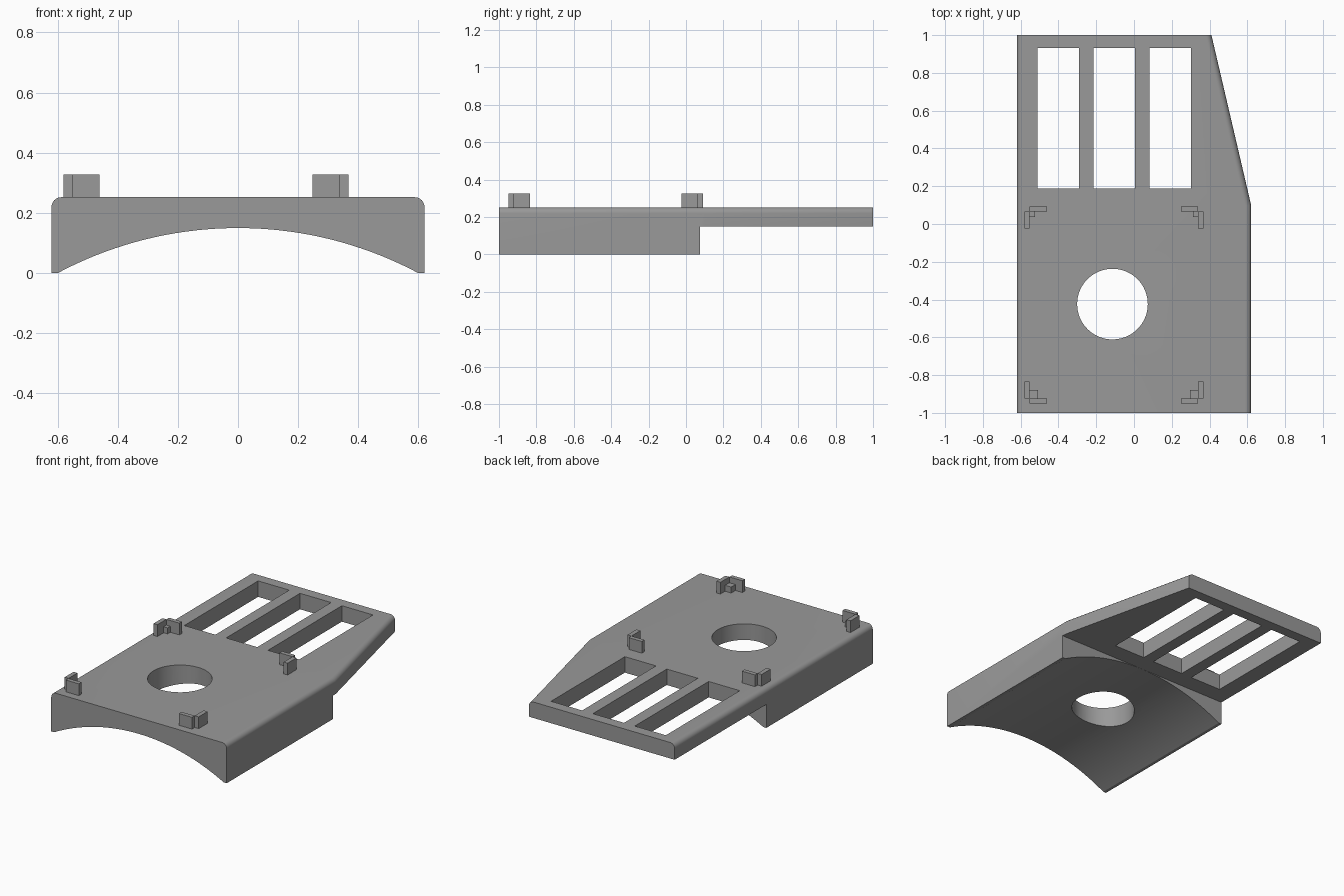
import bpy, bmesh, math

if "Cube" in bpy.data.objects:
    bpy.data.objects.remove(bpy.data.objects["Cube"])

grey = bpy.data.materials.new("plain grey")
grey.diffuse_color = (0.32, 0.32, 0.32, 1)
grey.use_nodes = True
grey.node_tree.nodes["Principled BSDF"].inputs["Base Color"].default_value = grey.diffuse_color


def make_object(name, bm):
    bmesh.ops.recalc_face_normals(bm, faces=bm.faces)
    mesh = bpy.data.meshes.new(name)
    bm.to_mesh(mesh)
    bm.free()
    mesh.materials.append(grey)
    obj = bpy.data.objects.new(name, mesh)
    bpy.context.collection.objects.link(obj)
    return obj


def prism(points, offset):
    """Extrude a closed 3D outline by an offset."""
    bm = bmesh.new()
    face = bm.faces.new([bm.verts.new(p) for p in points])
    ext = bmesh.ops.extrude_face_region(bm, geom=[face], use_keep_orig=True)
    verts = [g for g in ext["geom"] if isinstance(g, bmesh.types.BMVert)]
    bmesh.ops.translate(bm, verts=verts, vec=offset)
    return bm


def box(x0, x1, y0, y1, z0, z1):
    return prism([(x0, y0, z0), (x1, y0, z0), (x1, y1, z0), (x0, y1, z0)],
                 (0, 0, z1 - z0))


def cut(obj, name, bm):
    cutter = make_object(name, bm)
    cutter.hide_render = True
    mod = obj.modifiers.new(name, 'BOOLEAN')
    mod.operation = 'DIFFERENCE'
    mod.solver = 'EXACT'
    mod.object = cutter
    bpy.context.view_layer.objects.active = obj
    bpy.ops.object.modifier_apply(modifier=name)
    bpy.data.objects.remove(cutter)


# Plate with a slanted back right side and rounded long top edges
TOP = 0.252
outline = [(-0.62, -1), (0.62, -1), (0.62, 0.1), (0.41, 1), (-0.62, 1)]
bm = prism([(x, y, 0) for x, y in outline], (0, 0, TOP))
long_edges = [e for e in bm.edges
              if all(v.co.z > 0.2 for v in e.verts)
              and abs(e.verts[0].co.y - e.verts[1].co.y) > 0.1]
bmesh.ops.recalc_face_normals(bm, faces=bm.faces)
bmesh.ops.bevel(bm, geom=long_edges, offset=0.032, segments=8, profile=0.5,
                affect='EDGES')
plate = make_object("mounting_plate", bm)

# Arched underside
radius = (0.6 ** 2 + 0.15 ** 2) / (2 * 0.15)
half = math.asin(0.6 / radius)
arch = [(0.6, -1.1, -0.1), (-0.6, -1.1, -0.1)]
for i in range(49):
    a = half * (i / 24 - 1)
    arch.append((radius * math.sin(a), -1.1,
                 0.1495 - radius * (1 - math.cos(a))))
cut(plate, "arch_cutter", prism(arch, (0, 2.3, 0)))

# Thin rear shelf
cut(plate, "shelf_cutter", box(-1, 1, 0.075, 1.2, -0.2, 0.15))

# Round hole
ring = [(-0.114 + 0.187 * math.cos(math.tau * i / 64),
         -0.424 + 0.187 * math.sin(math.tau * i / 64), -0.2) for i in range(64)]
cut(plate, "hole_cutter", prism(ring, (0, 0, 0.7)))

# Three long slots
for x in (-0.511, -0.215, 0.081):
    cut(plate, "slot_cutter", box(x, x + 0.22, 0.187, 0.933, -0.2, 0.5))

bpy.ops.object.select_all(action='DESELECT')
plate.select_set(True)
bpy.context.view_layer.objects.active = plate
bpy.ops.object.shade_smooth_by_angle(angle=math.radians(25))

# Four corner brackets: two walls and a low inner step, mirrored about the hole
CX, CY = -0.106, -0.429
for sx, side in ((-1, "left"), (1, "right")):
    for sy, end in ((-1, "front"), (1, "back")):
        step = 0.043 if sy < 0 else 0.028
        parts = {
            "cross_wall": (0.354, 0.446, 0.494, 0.521, 0.327),
            "side_wall": (0.446, 0.474, 0.404, 0.494, 0.327),
            "step": (0.446 - step, 0.446, 0.494 - step, 0.494, 0.29),
        }
        for part, (u0, u1, v0, v1, z) in parts.items():
            make_object(f"{end}_{side}_bracket_{part}",
                        box(CX + sx * u0, CX + sx * u1,
                            CY + sy * v0, CY + sy * v1, TOP - 0.005, z))
